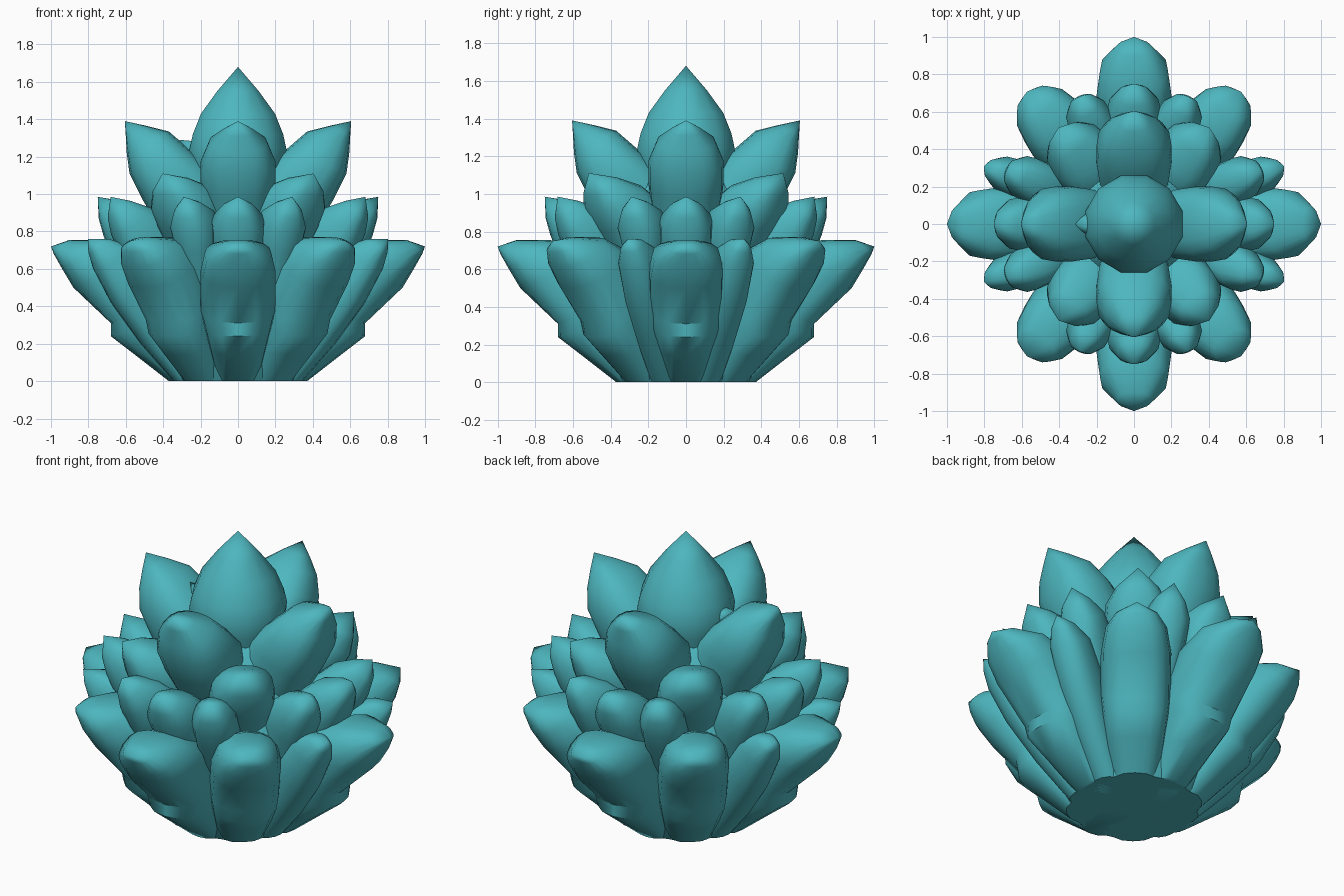
import bpy, bmesh, math
from mathutils import Vector

cube = bpy.data.objects.get("Cube")
if cube:
    bpy.data.objects.remove(cube)

teal = bpy.data.materials.new("teal leaf")
teal.use_nodes = True
COLOUR = (0.075, 0.47, 0.52, 1)
teal.diffuse_color = COLOUR
teal.node_tree.nodes["Principled BSDF"].inputs["Base Color"].default_value = COLOUR
SIDES = 16


def loft(name, rings, tip):
    """Skin closed rings of points and close them to a pointed tip."""
    bm = bmesh.new()
    loops = [[bm.verts.new(p) for p in ring] for ring in rings]
    n = len(loops[0])
    top = bm.verts.new(tip)
    bm.faces.new(loops[0])
    for a, b in zip(loops, loops[1:]):
        for i in range(n):
            j = (i + 1) % n
            bm.faces.new((a[i], a[j], b[j], b[i]))
    for i in range(n):
        bm.faces.new((loops[-1][i], loops[-1][(i + 1) % n], top))
    bmesh.ops.recalc_face_normals(bm, faces=bm.faces)
    mesh = bpy.data.meshes.new(name)
    bm.to_mesh(mesh)
    bm.free()
    mesh.materials.append(teal)
    ob = bpy.data.objects.new(name, mesh)
    bpy.context.collection.objects.link(ob)
    bpy.ops.object.select_all(action='DESELECT')
    ob.select_set(True)
    bpy.context.view_layer.objects.active = ob
    bpy.ops.object.shade_smooth_by_angle(angle=math.radians(42))


def soft(v, power=0.8):
    return math.copysign(abs(v) ** power, v)


def leaf(name, degrees, stations, tip):
    """Stations are (outer r, outer z, inner r, inner z, half width)."""
    a = math.radians(degrees)
    out = Vector((math.cos(a), math.sin(a), 0))
    side = Vector((-out.y, out.x, 0))
    up = Vector((0, 0, 1))
    rings = []
    for ro, zo, ri, zi, w in stations:
        outer, inner = out * ro + up * zo, out * ri + up * zi
        mid, half = (outer + inner) / 2, (outer - inner) / 2
        rings.append([mid + half * soft(math.cos(t)) + side * w * soft(math.sin(t))
                      for t in (math.tau * i / SIDES for i in range(SIDES))])
    loft(name, rings, out * tip[0] + up * tip[1])


def mirrored(angle):
    return (angle, 180 - angle, 180 + angle, -angle)


CARDINAL = (0, 90, 180, 270)

# Lowest leaves, rooted on the ground, with a fold part way up
lower = [(.37, 0, .05, 0, .11), (.55, .14, .2, .2, .15), (.68, .24, .3, .35, .18),
         (.68, .31, .35, .45, .2), (.88, .5, .5, .68, .2), (.94, .6, .72, .755, .18),
         (.985, .68, .9, .755, .09)]
for a in CARDINAL:
    leaf("lower_leaf", a, lower, (1, .72))

diagonal = [(.37, 0, .05, 0, .13), (.52, .14, .2, .2, .16), (.63, .24, .3, .35, .18),
            (.64, .31, .35, .45, .19), (.8, .5, .45, .7, .19), (.87, .61, .62, .77, .165),
            (.9, .69, .77, .77, .11)]
for a in mirrored(51):
    leaf("diagonal_lower_leaf", a, diagonal, (.91, .75))

narrow = [(.36, 0, .1, 0, .09), (.55, .2, .25, .25, .1), (.72, .42, .4, .5, .11),
          (.82, .6, .6, .72, .1), (.85, .69, .74, .76, .06)]
for a in mirrored(21):
    leaf("narrow_lower_leaf", a, narrow, (.86, .76))

# Middle row of small leaves
small = [(.55, .45, .2, .55, .11), (.68, .68, .35, .8, .14), (.72, .78, .52, .93, .14),
         (.745, .87, .63, .965, .09)]
for a in CARDINAL:
    leaf("middle_leaf", a, small, (.75, .985))
slim = [(ro, zo, ri, zi, w * .85) for ro, zo, ri, zi, w in small]
for a in mirrored(23) + mirrored(67):
    leaf("middle_side_leaf", a, slim, (.74, .985))

# Diagonal leaves between the middle and upper rows
between = [(.42, .6, .1, .7, .14), (.56, .8, .2, .95, .18), (.62, .9, .36, 1.05, .17),
           (.64, .99, .5, 1.09, .115)]
for a in mirrored(52):
    leaf("diagonal_middle_leaf", a, between, (.655, 1.11))

# Upper leaves around the bud
upper = [(.38, .75, 0, .9, .17), (.51, .97, .15, 1.15, .2), (.58, 1.11, .26, 1.24, .2),
         (.595, 1.22, .37, 1.335, .155), (.6, 1.31, .49, 1.365, .08)]
for a in CARDINAL:
    leaf("upper_leaf", a, upper, (.605, 1.39))
leaf("bud_sliver", 180, [(.24, 1.18, .1, 1.25, .09), (.29, 1.24, .2, 1.28, .05)], (.315, 1.29))


def turned(name, profile, tip, sides):
    rings = [[(r * math.cos(t), r * math.sin(t), z)
              for t in (math.tau * (i + .5) / sides for i in range(sides))]
             for r, z in profile]
    loft(name, rings, (0, 0, tip))


# Central bud and the hidden stem that fills the gaps
turned("centre_bud", [(.2, .95), (.26, 1.15), (.268, 1.24), (.25, 1.32), (.205, 1.43),
                      (.115, 1.55)], 1.68, 12)
turned("stem_core", [(.345, 0), (.5, .25), (.55, .5), (.5, .7), (.36, .9), (.24, 1.1)], 1.25, 24)
